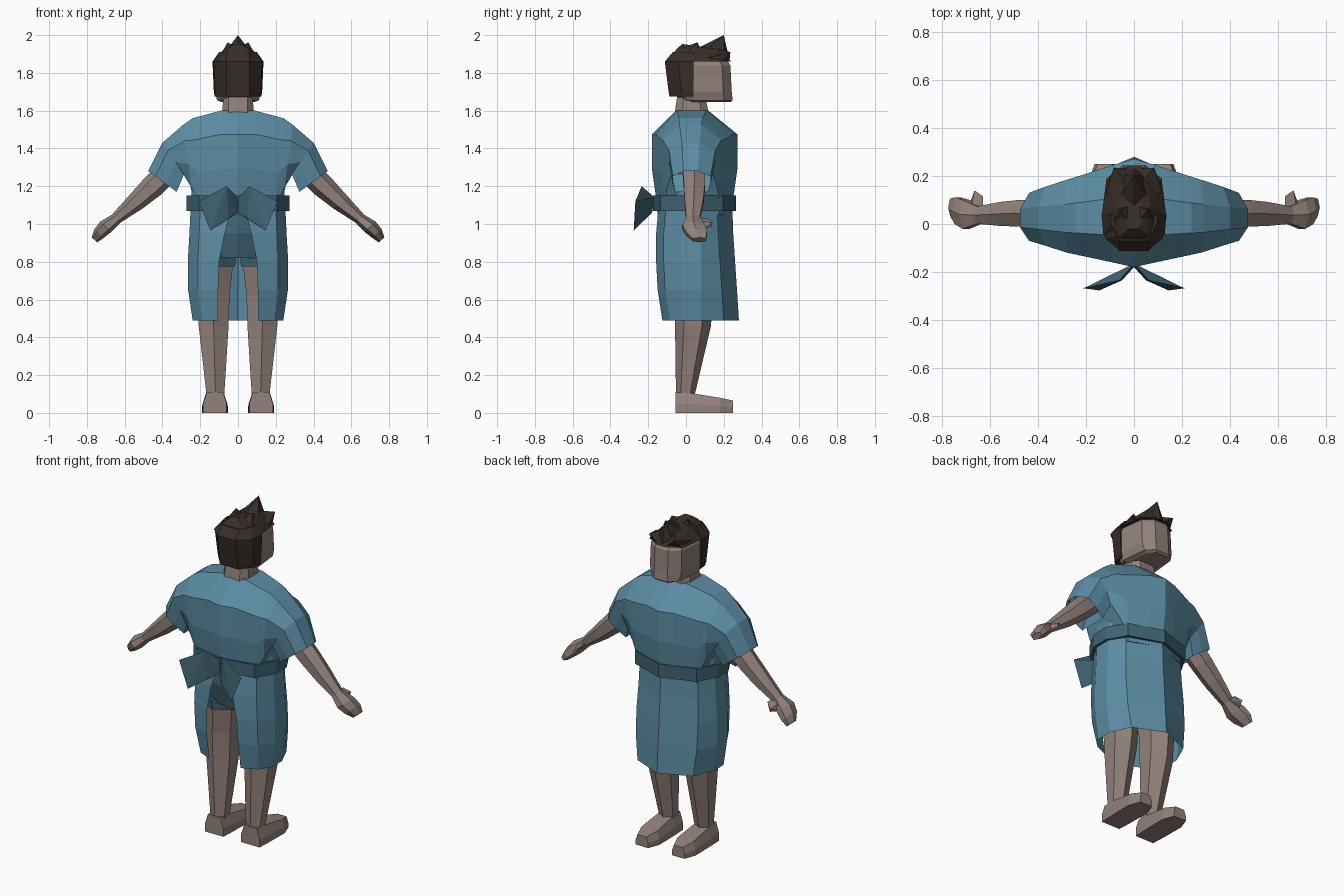
import bpy, bmesh, math
from mathutils import Vector


def material(name, rgb):
    m = bpy.data.materials.new(name)
    m.diffuse_color = (*rgb, 1)
    return m


CLOTH = material("gown cloth", (0.105, 0.265, 0.37))
TRIM = material("belt cloth", (0.05, 0.125, 0.17))
SKIN = material("skin", (0.29, 0.22, 0.195))
HAIR = material("hair", (0.038, 0.027, 0.021))


def mesh_object(name, bm, mat, side=1):
    if side < 0:
        for v in bm.verts:
            v.co.x *= -1
    bmesh.ops.recalc_face_normals(bm, faces=bm.faces)
    me = bpy.data.meshes.new(name)
    bm.to_mesh(me)
    bm.free()
    me.materials.append(mat)
    ob = bpy.data.objects.new(name, me)
    bpy.context.collection.objects.link(ob)
    return ob


def loft(name, rings, mat, side=1, closed=True, caps=True):
    bm = bmesh.new()
    rows = [[bm.verts.new(p) for p in r] for r in rings]
    n = len(rows[0])
    for a, b in zip(rows, rows[1:]):
        for i in range(n if closed else n - 1):
            j = (i + 1) % n
            bm.faces.new((a[i], a[j], b[j], b[i]))
    if caps:
        bm.faces.new(rows[0])
        bm.faces.new(rows[-1])
    return mesh_object(name, bm, mat, side)


def hull(name, points, mat, side=1):
    bm = bmesh.new()
    for p in points:
        bm.verts.new(p)
    bmesh.ops.convex_hull(bm, input=bm.verts)
    return mesh_object(name, bm, mat, side)


def hex_ring(z, x0, x1, y0, y1):
    return [((x0 + x1) / 2 + (x1 - x0) / 2 * math.cos(a) / 0.866,
             (y0 + y1) / 2 + (y1 - y0) / 2 * math.sin(a), z)
            for a in [math.radians(30 + 60 * i) for i in range(6)]]


def mirrored(half):
    # half outline from front centre to back; mirrored copy completes it
    return half + [(-x, y, z) for x, y, z in reversed(half) if x > 1e-6]


# upper gown: one loft from sleeve to sleeve (top x,z / bottom x,z / y back, front)
SHAPE = [(0, 0.28), (0.25, 0), (0.62, 0), (1, 0.06), (1, 0.94), (0.62, 1), (0.25, 1), (0, 0.66)]


def section(tx, tz, bx, bz, y0, y1):
    return [(tx + (bx - tx) * t, y0 + (y1 - y0) * f, tz + (bz - tz) * t) for t, f in SHAPE]


half = [(0.09, 1.6, 0.09, 1.1, -0.16, 0.245), (0.24, 1.56, 0.20, 1.1, -0.13, 0.20),
        (0.29, 1.525, 0.245, 1.19, -0.12, 0.185), (0.40, 1.43, 0.285, 1.265, -0.09, 0.155),
        (0.475, 1.28, 0.325, 1.17, -0.07, 0.13)]
rings = [section(*h) for h in half]
mid = section(0, 1.6, 0, 1.1, -0.18, 0.272)
loft("upper_gown", [[(-x, y, z) for x, y, z in r] for r in reversed(rings)] + [mid] + rings,
     CLOTH, caps=False)


# waist, belt
def waist_ring(z, w, yf, yb):
    return mirrored([(0, yf, z), (0.76 * w, yf - 0.07, z), (w, 0.08, z), (w, -0.02, z),
                     (0.76 * w, yb + 0.04, z), (0, yb, z)])


loft("waist", [waist_ring(1.05, 0.25, 0.245, -0.15), waist_ring(1.17, 0.245, 0.25, -0.155),
               waist_ring(1.28, 0.27, 0.25, -0.165)], CLOTH)
loft("belt", [waist_ring(z, w, yf, yb) for z, w, yf, yb in
              [(1.075, 0.25, 0.24, -0.145), (1.07, 0.272, 0.265, -0.175),
               (1.15, 0.272, 0.265, -0.175), (1.145, 0.25, 0.24, -0.145)]], TRIM, caps=False)

# skirt, open at the slit (z, half width, y front, y back, slit half width)
skirt = []
for z, w, yf, yb, s in [(1.10, 0.25, 0.245, -0.145, 0.03), (0.95, 0.257, 0.25, -0.158, 0.07),
                        (0.80, 0.266, 0.26, -0.158, 0.10), (0.65, 0.264, 0.27, -0.15, 0.105),
                        (0.49, 0.24, 0.28, -0.125, 0.105)]:
    right = [(s, yb, z), (0.8 * w, yb + 0.04, z), (w, -0.02, z), (w, 0.08, z),
             (0.78 * w, yf - 0.08, z)]
    skirt.append(right + [(0, yf, z)] + [(-x, y, zz) for x, y, zz in reversed(right)])
loft("skirt", skirt, CLOTH, closed=False, caps=False)

# underwear
loft("underwear", [waist_ring(1.08, 0.21, 0.19, -0.11), waist_ring(0.95, 0.23, 0.18, -0.125),
                   waist_ring(0.82, 0.205, 0.15, -0.10)], TRIM)

for side, label in ((1, "right"), (-1, "left")):
    # bow wing
    bow = hull(label + "_bow_wing", [(0, -0.165, 1.14), (0, -0.18, 1.06), (0.06, -0.235, 1.2),
               (0.09, -0.222, 1.15), (0.21, -0.268, 1.12), (0.145, -0.277, 0.965),
               (0.05, -0.235, 1.03)], TRIM, side)

    # leg, underwear cuff, foot
    loft(label + "_leg", [hex_ring(0.84, 0.02, 0.20, -0.085, 0.145),
                          hex_ring(0.62, 0.045, 0.212, -0.065, 0.145),
                          hex_ring(0.46, 0.05, 0.208, -0.058, 0.132),
                          hex_ring(0.09, 0.073, 0.166, -0.053, 0.045)], SKIN, side)
    loft(label + "_underwear_cuff", [hex_ring(0.84, 0.012, 0.21, -0.095, 0.155),
                                     hex_ring(0.775, 0.015, 0.212, -0.09, 0.155)], TRIM, side)
    foot = []
    for y, top, wb, wt in [(-0.055, 0.11, 0.062, 0.043), (0.03, 0.104, 0.066, 0.047),
                           (0.18, 0.08, 0.068, 0.052), (0.25, 0.065, 0.042, 0.03)]:
        foot.append([(0.122 - wb, y, 0), (0.122 + wb, y, 0), (0.122 + wb, y, top * 0.45),
                     (0.122 + wt, y, top), (0.122 - wt, y, top), (0.122 - wb, y, top * 0.45)])
    loft(label + "_foot", foot, SKIN, side)

    # arm and hand (centre x, y, z / half thickness / half depth)
    across = Vector((0.74, 0, 0.67))
    arm = []
    for x, y, z, t, d in [(0.33, 0.04, 1.32, 0.065, 0.06), (0.45, 0.045, 1.20, 0.062, 0.056),
                          (0.54, 0.042, 1.117, 0.05, 0.05), (0.645, 0.037, 1.028, 0.031, 0.036),
                          (0.70, 0.04, 0.985, 0.04, 0.06), (0.735, 0.055, 0.95, 0.034, 0.056),
                          (0.76, 0.07, 0.916, 0.02, 0.035)]:
        arm.append([Vector((x, y, z)) + across * t * math.cos(a) +
                    Vector((0, d * math.sin(a) / 0.866, 0))
                    for a in [math.radians(60 * i) for i in range(6)]])
    loft(label + "_arm", arm, SKIN, side)
    hull(label + "_thumb", [(0.63, 0.06, 1.03), (0.68, 0.06, 1.02), (0.69, 0.07, 0.975),
         (0.63, 0.115, 1.03), (0.665, 0.14, 1.005), (0.66, 0.135, 0.985), (0.675, 0.11, 0.99)],
         SKIN, side)

    # side tufts of hair
    hull(label + "_front_tuft", [(0.02, 0.16, 1.93), (0.12, 0.12, 1.88), (0.02, 0.23, 1.86),
         (0.085, 0.235, 1.91), (0.10, 0.19, 1.86)], HAIR, side)
    hull(label + "_top_tuft", [(0.0, -0.02, 1.93), (0.09, 0.0, 1.90), (0.09, 0.07, 1.89),
         (0.055, 0.06, 1.962), (0.0, 0.08, 1.92)], HAIR, side)

# neck
loft("neck", [mirrored([(0.05, 0.12, 1.585), (0.085, 0.08, 1.585), (0.085, -0.02, 1.585),
                        (0.05, -0.06, 1.585)]),
              mirrored([(0.05, 0.10, 1.69), (0.075, 0.07, 1.69), (0.075, -0.01, 1.69),
                        (0.05, -0.045, 1.69)])], SKIN)


# head
def head_ring(z, w, yf, yb):
    return mirrored([(0.045, yf, z), (0.85 * w, yf - 0.045, z), (w, 0.04, z),
                     (0.8 * w, yb + 0.04, z), (0.05, yb, z)])


loft("head", [head_ring(1.645, 0.085, 0.235, 0.02), head_ring(1.655, 0.11, 0.247, -0.03),
              head_ring(1.70, 0.124, 0.242, -0.075), head_ring(1.84, 0.122, 0.235, -0.085),
              head_ring(1.88, 0.10, 0.21, -0.06)], SKIN)


# hair: back shell and cap
def shell(z, w, yb, yf=0.04):
    return mirrored([(0.06, yf, z), (w, yf, z), (0.95 * w, yb + 0.07, z), (0.06, yb, z)])


loft("back_hair", [shell(1.675, 0.123, -0.088), shell(1.70, 0.128, -0.092),
                   shell(1.86, 0.135, -0.112), shell(1.91, 0.10, -0.07)], HAIR)
hull("hair_cap", [(s * x, y, z) for s in (1, -1) for x, y, z in
     [(0.135, 0.03, 1.86), (0.115, 0.19, 1.86), (0.03, 0.24, 1.86), (0.06, -0.11, 1.86),
      (0.12, -0.06, 1.86), (0.05, -0.045, 1.93), (0.02, -0.02, 1.953), (0.07, 0.07, 1.93),
      (0.05, 0.17, 1.925)]], HAIR)
hull("forelock", [(-0.06, 0.11, 1.92), (0.06, 0.11, 1.92), (0, 0.06, 1.93), (0, 0.20, 2.0),
                  (0, 0.23, 1.87), (-0.05, 0.2, 1.88), (0.05, 0.2, 1.88)], HAIR)
